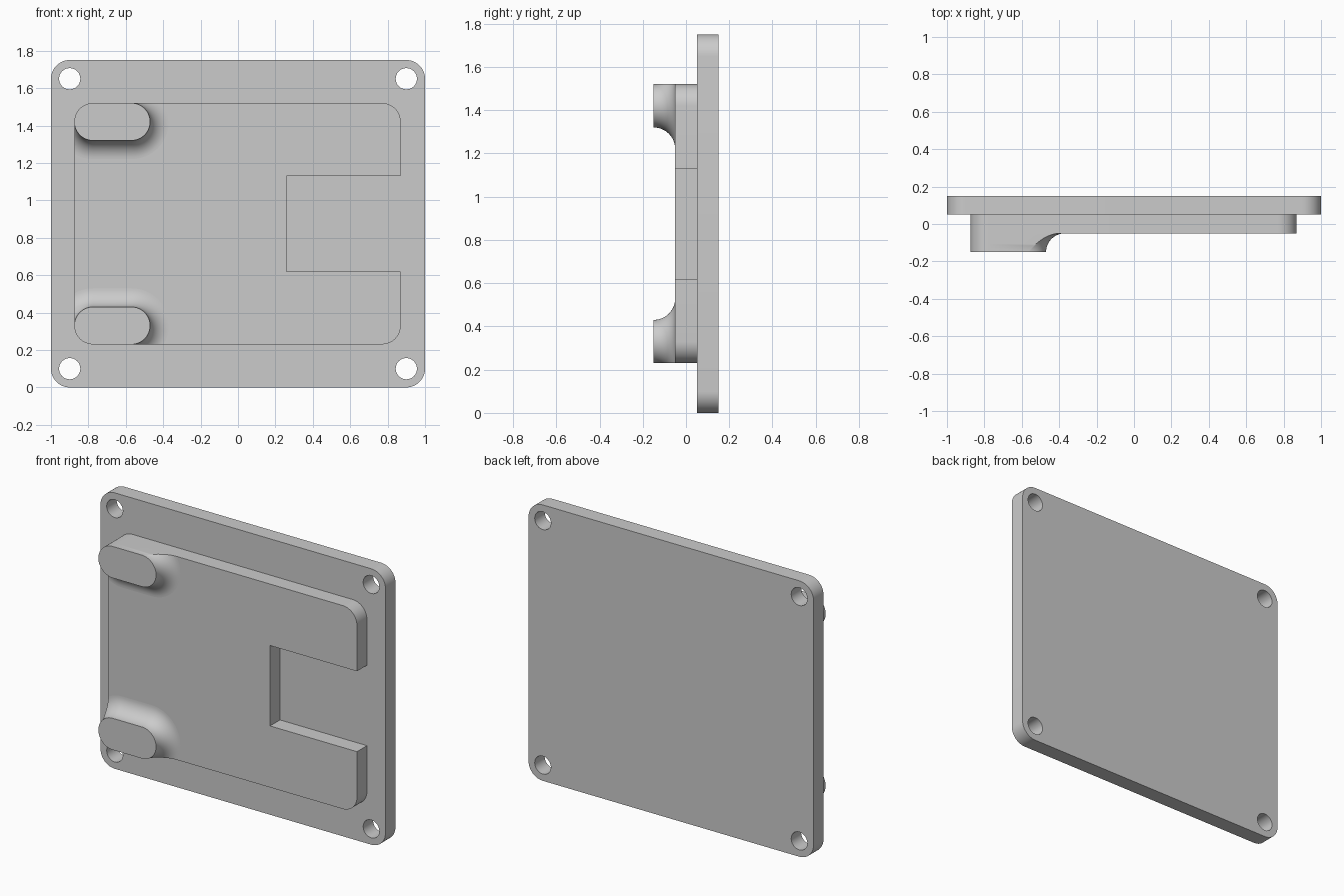
import bpy, bmesh, math
from mathutils import Vector

if "Cube" in bpy.data.objects:
    bpy.data.objects.remove(bpy.data.objects["Cube"], do_unlink=True)

grey = bpy.data.materials.new("plain_grey")
grey.use_nodes = True
grey.diffuse_color = (0.6, 0.6, 0.6, 1)
grey.node_tree.nodes["Principled BSDF"].inputs["Base Color"].default_value = (0.6, 0.6, 0.6, 1)

HEIGHT = 1.75
MID = HEIGHT / 2
THICK = 0.1
R = 0.1                      # shared corner, lug and fillet radius
BACK, STEP, FACE = 0.15, 0.05, -0.05
LEFT, RIGHT = -0.875, 0.87   # pad extents
LOW, TOP = 0.23, 1.52


def arc(cx, cz, r, a0, a1, n=12):
    angles = [math.radians(a0 + (a1 - a0) * i / n) for i in range(n + 1)]
    return [(cx + r * math.cos(a), cz + r * math.sin(a)) for a in angles]


def rounded_rect(x0, x1, z0, z1, r):
    return (arc(x1 - r, z0 + r, r, -90, 0) + arc(x1 - r, z1 - r, r, 0, 90)
            + arc(x0 + r, z1 - r, r, 90, 180) + arc(x0 + r, z0 + r, r, 180, 270))


def finish(bm, name):
    bmesh.ops.recalc_face_normals(bm, faces=bm.faces)
    mesh = bpy.data.meshes.new(name)
    bm.to_mesh(mesh)
    bm.free()
    obj = bpy.data.objects.new(name, mesh)
    bpy.context.collection.objects.link(obj)
    mesh.materials.append(grey)
    bpy.ops.object.select_all(action='DESELECT')
    obj.select_set(True)
    bpy.context.view_layer.objects.active = obj
    bpy.ops.object.shade_smooth_by_angle(angle=math.radians(30))
    return obj


def prism(name, loops, y_back):
    """Fill an outline (further loops are holes) and extrude it forward."""
    bm = bmesh.new()
    for loop in loops:
        verts = [bm.verts.new((x, y_back, z)) for x, z in loop]
        for a, b in zip(verts, verts[1:] + verts[:1]):
            bm.edges.new((a, b))
    bmesh.ops.triangle_fill(bm, edges=bm.edges[:], use_beauty=True, normal=(0, 1, 0))
    ext = bmesh.ops.extrude_face_region(bm, geom=bm.faces[:])
    moved = [v for v in ext["geom"] if isinstance(v, bmesh.types.BMVert)]
    bmesh.ops.translate(bm, verts=moved, vec=(0, -THICK, 0))
    return finish(bm, name)


# Base plate with four through holes
holes = [arc(x, z, 0.057, 0, 345, 23) for x in (-0.9, 0.9) for z in (0.1, HEIGHT - 0.1)]
prism("base_plate", [rounded_rect(-1, 1, 0, HEIGHT, R)] + holes, BACK)

# Raised pad, with a square notch in one side
pad = (arc(RIGHT - R, LOW + R, R, -90, 0)
       + [(RIGHT, 0.62), (0.26, 0.62), (0.26, 1.13), (RIGHT, 1.13)]
       + arc(RIGHT - R, TOP - R, R, 0, 90)
       + arc(LEFT + R, TOP - R, R, 90, 180) + arc(LEFT + R, LOW + R, R, 180, 270))
prism("raised_pad", [pad], STEP)


def lug_ring(d):
    """Slot outline grown by d, except around the pad's own corner."""
    cx0, cx1, cz = LEFT + R, -0.57, TOP - R
    return (arc(cx1, cz, R + d, -90, 90, 32) + arc(cx0, cz, R, 90, 180, 16)
            + arc(cx0, cz, R + d, 185, 270, 17))


def lug(name, flip):
    bm = bmesh.new()
    steps = 14
    rings = []
    for i in range(steps + 1):
        t = math.pi / 2 * i / steps
        d, y = R * (1 - math.cos(t)), FACE - THICK * (1 - math.sin(t))
        rings.append([bm.verts.new((x, y, z)) for x, z in lug_ring(d)])
    # order runs from the tip down to the pad
    rows = rings
    n = len(rows[0])
    for a, b in zip(rows, rows[1:]):
        for j in range(n):
            k = (j + 1) % n
            bm.faces.new((a[j], a[k], b[k], b[j]))
    bm.faces.new(rows[0])
    bm.faces.new(rows[-1])
    # trim the fillet flush with the pad's sides
    for co, no in (((0, 0, TOP), (0, 0, 1)), ((LEFT, 0, 0), (-1, 0, 0))):
        bmesh.ops.bisect_plane(bm, geom=bm.verts[:] + bm.edges[:] + bm.faces[:], dist=1e-5,
                               plane_co=Vector(co), plane_no=Vector(no), clear_outer=True)
        rim = [e for e in bm.edges if len(e.link_faces) == 1]
        bmesh.ops.holes_fill(bm, edges=rim, sides=0)
    if flip:
        for v in bm.verts:
            v.co.z = 2 * MID - v.co.z
    finish(bm, name)


# Two filleted lugs, mirrored about the middle height
lug("upper_lug", False)
lug("lower_lug", True)
